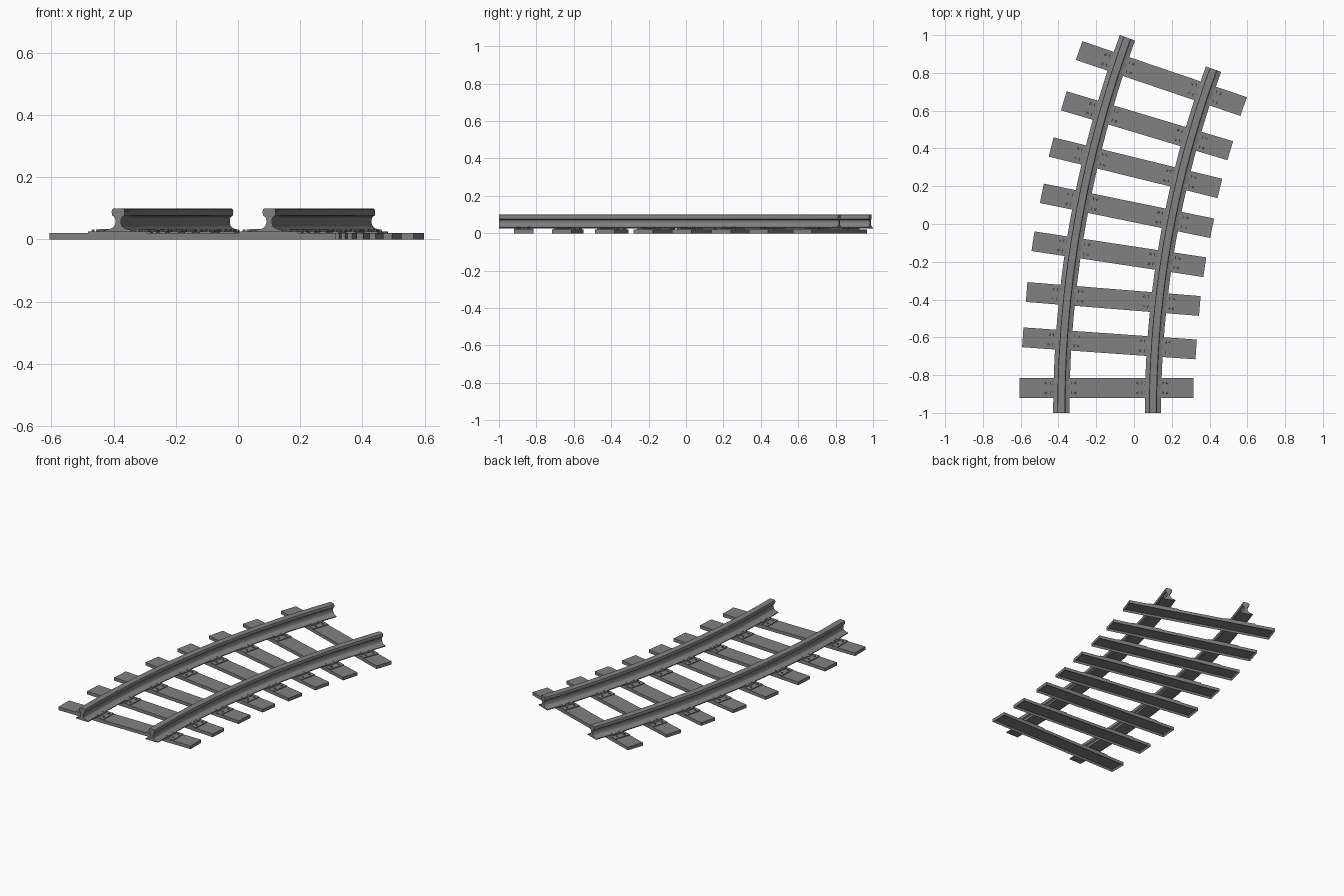
import bpy
import bmesh
from math import sin, cos, radians
from mathutils import Matrix, Vector

cube = bpy.data.objects.get("Cube")
if cube:
    bpy.data.objects.remove(cube, do_unlink=True)

steel = bpy.data.materials.new("mid_grey")
steel.use_nodes = True
GREY = (0.22, 0.22, 0.22, 1)
steel.diffuse_color = GREY
steel.node_tree.nodes["Principled BSDF"].inputs["Base Color"].default_value = GREY

GAUGE = 0.485
OUTER_R = 5.806
CENTRE = Vector((5.421, -1, 0))
SWEEP = radians(20)


def finish(bm, name, smooth=False):
    bmesh.ops.recalc_face_normals(bm, faces=bm.faces)
    mesh = bpy.data.meshes.new(name)
    bm.to_mesh(mesh)
    bm.free()
    mesh.materials.append(steel)
    ob = bpy.data.objects.new(name, mesh)
    bpy.context.collection.objects.link(ob)
    if smooth:
        bpy.ops.object.select_all(action='DESELECT')
        ob.select_set(True)
        bpy.context.view_layer.objects.active = ob
        bpy.ops.object.shade_smooth_by_angle(angle=radians(30))
    return ob


def box(bm, frame, centre, size):
    m = frame @ Matrix.Translation(centre) @ Matrix.Diagonal((*size, 1))
    return bmesh.ops.create_cube(bm, size=1, matrix=m)["verts"]


# Rails: half section mirrored, then swept along the arc
HALF = [(0.043, 0.025), (0.043, 0.030), (0.022, 0.035), (0.013, 0.042),
        (0.009, 0.052), (0.009, 0.064), (0.012, 0.072), (0.020, 0.077),
        (0.021, 0.091), (0.019, 0.097), (0.014, 0.100)]
SECTION = HALF + [(-x, z) for x, z in reversed(HALF)]


def rail(name, radius, steps=20):
    bm = bmesh.new()
    rings = []
    for i in range(steps + 1):
        a = SWEEP * i / steps
        rings.append([bm.verts.new(CENTRE + Vector((-(radius - x) * cos(a),
                                                    (radius - x) * sin(a), z)))
                      for x, z in SECTION])
    n = len(SECTION)
    for r, s in zip(rings, rings[1:]):
        for k in range(n):
            bm.faces.new((r[k], r[(k + 1) % n], s[(k + 1) % n], s[k]))
    bm.faces.new(rings[0])
    bm.faces.new(rings[-1])
    finish(bm, name, smooth=True)


rail("right_rail", OUTER_R)
rail("left_rail", OUTER_R - GAUGE)

# Sleepers: centre x, centre y, clockwise turn in degrees
SLEEPERS = [(-0.145, -0.868, 0), (-0.13, -0.632, 4), (-0.11, -0.397, 4.6),
            (-0.08, -0.16, 8.6), (-0.037, 0.07, 11.6), (0.008, 0.298, 13.8),
            (0.069, 0.52, 16.7), (0.145, 0.77, 18.8)]


def sleeper(name, frame):
    bm = bmesh.new()
    box(bm, frame, (0, 0, 0.01), (0.92, 0.105, 0.02))
    bm.normal_update()
    under = [f for f in bm.faces if f.normal.z < -0.9]
    # hollow underside
    bmesh.ops.inset_region(bm, faces=under, thickness=0.01)
    for v in under[0].verts:
        v.co.z += 0.012
    finish(bm, name)


def fastening(name, frame, x):
    bm = bmesh.new()
    # base plate with sloped ends
    verts = box(bm, frame, (x, 0, 0.0225), (0.19, 0.104, 0.005))
    for s in (-1, 1):
        # raised shoulder beside the rail foot
        box(bm, frame, (x + s * 0.049, 0, 0.0265), (0.012, 0.08, 0.005))
        for t in (-1, 1):
            # clip over the foot and its bolt
            box(bm, frame, (x + s * 0.045, t * 0.026, 0.031), (0.024, 0.018, 0.005))
            for dx, r in ((0.052, 0.007), (0.078, 0.006)):
                m = frame @ Matrix.Translation((x + s * dx, t * 0.026, 0.028))
                bmesh.ops.create_cone(bm, cap_ends=True, segments=6, radius1=r,
                                      radius2=r * 0.8, depth=0.011 if dx < 0.06 else 0.007,
                                      matrix=m)
    finish(bm, name)


for i, (cx, cy, turn) in enumerate(SLEEPERS, 1):
    frame = Matrix.Translation((cx, cy, 0)) @ Matrix.Rotation(-radians(turn), 4, 'Z')
    sleeper(f"sleeper_{i}", frame)
    for side, s in (("right", -1), ("left", 1)):
        fastening(f"{side}_fastening_{i}", frame, s * GAUGE / 2)
